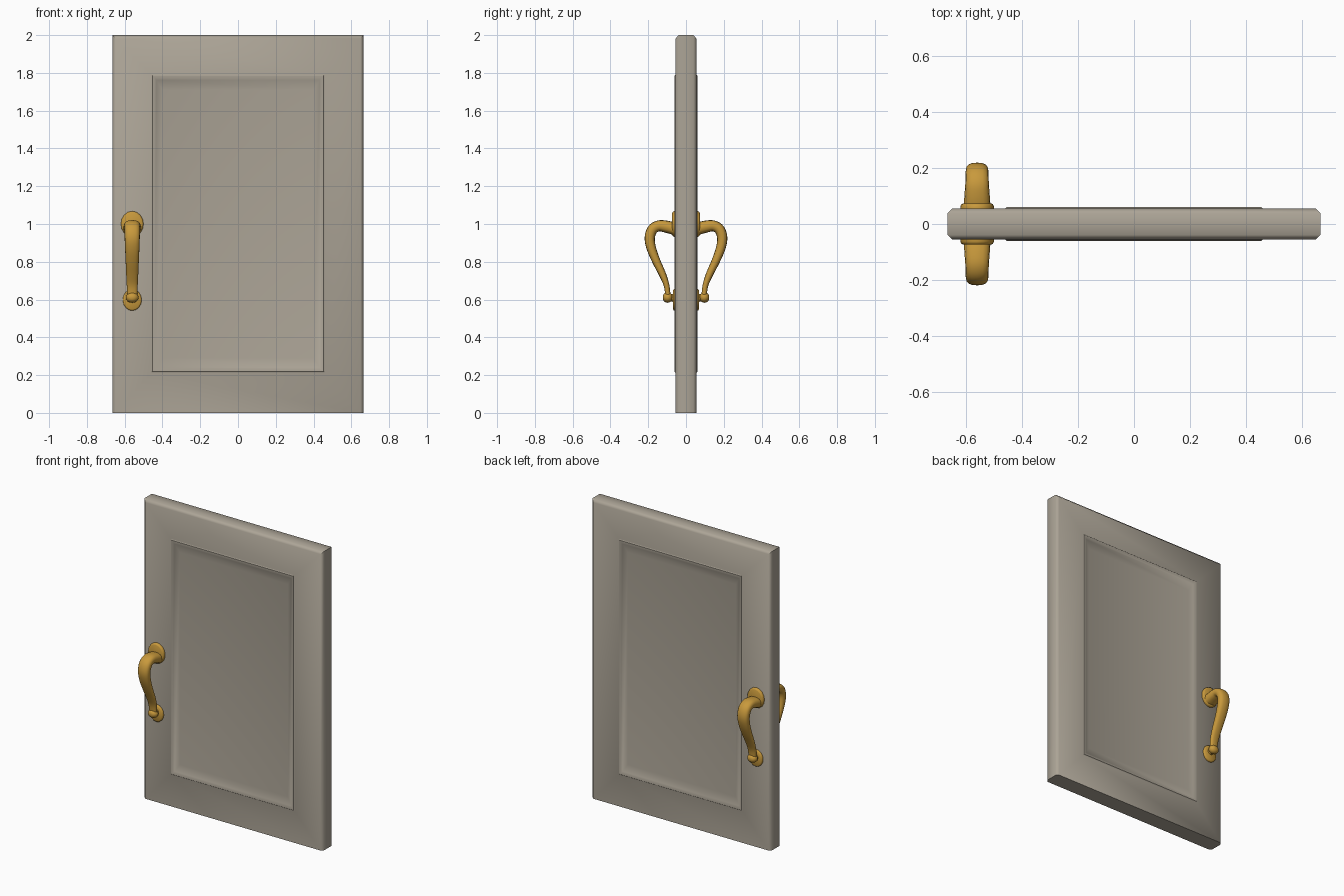
import bpy, bmesh, math
from mathutils import Vector

if "Cube" in bpy.data.objects:
    bpy.data.objects.remove(bpy.data.objects["Cube"])


def material(name, rgb):
    m = bpy.data.materials.new(name)
    m.diffuse_color = (*rgb, 1)
    m.use_nodes = True
    m.node_tree.nodes["Principled BSDF"].inputs["Base Color"].default_value = m.diffuse_color
    return m


PAINT = material("warm grey paint", (0.41, 0.37, 0.305))
BRASS = material("brass", (0.58, 0.32, 0.045))


def loft(name, rings, mat, angle):
    """Skin a list of equal-length closed rings and cap both ends."""
    bm = bmesh.new()
    loops = [[bm.verts.new(p) for p in ring] for ring in rings]
    n = len(loops[0])
    for a, b in zip(loops, loops[1:]):
        for i in range(n):
            j = (i + 1) % n
            bm.faces.new((a[i], a[j], b[j], b[i]))
    bm.faces.new(loops[0])
    bm.faces.new(loops[-1])
    bmesh.ops.recalc_face_normals(bm, faces=bm.faces)
    me = bpy.data.meshes.new(name)
    bm.to_mesh(me)
    bm.free()
    me.materials.append(mat)
    ob = bpy.data.objects.new(name, me)
    bpy.context.collection.objects.link(ob)
    bpy.ops.object.select_all(action='DESELECT')
    ob.select_set(True)
    bpy.context.view_layer.objects.active = ob
    bpy.ops.object.shade_smooth_by_angle(angle=math.radians(angle))
    return ob


# Door slab: chamfered edge, raised moulding, sunken panel on both faces
# (half width, bottom, top, depth) from the panel out to the edge
profile = [
    (0.400, 0.290, 1.710, 0.044),
    (0.432, 0.240, 1.762, 0.053),
    (0.442, 0.230, 1.774, 0.060),
    (0.453, 0.219, 1.785, 0.061),
    (0.459, 0.213, 1.791, 0.055),
    (0.649, 0.000, 1.982, 0.055),
    (0.665, 0.000, 2.000, 0.039),
]


def rect(hx, lo, hi, y):
    return [(-hx, y, lo), (hx, y, lo), (hx, y, hi), (-hx, y, hi)]


front = [rect(hx, lo, hi, -d) for hx, lo, hi, d in profile]
back = [rect(hx, lo, hi, d) for hx, lo, hi, d in reversed(profile)]
loft("door", front + back, PAINT, 50)

# Handles
HX = -0.56
SIDES = 16


def oval(center, across, wide, thick, power=1.0):
    """Ring around center: wide along x, thick along the given direction."""
    ring = []
    for i in range(SIDES):
        a = 2 * math.pi * i / SIDES
        c, s = math.cos(a), math.sin(a)
        c = math.copysign(abs(c) ** power, c)
        s = math.copysign(abs(s) ** power, s)
        ring.append(center + Vector((1, 0, 0)) * wide * c + across * thick * s)
    return ring


def smooth_path(pts, steps=4):
    """Catmull-Rom resampling of (y, z, wide, thick) stations."""
    p = [Vector(q) for q in pts]
    p = [2 * p[0] - p[1]] + p + [2 * p[-1] - p[-2]]
    out = []
    for a, b, c, d in zip(p, p[1:], p[2:], p[3:]):
        for k in range(steps):
            t = k / steps
            out.append(0.5 * (2 * b + (c - a) * t + (2 * a - 5 * b + 4 * c - d) * t * t
                              + (3 * b - a - 3 * c + d) * t ** 3))
    return out + [p[-2]]


UP = Vector((0, 0, 1))
grip_path = smooth_path([
    (0.062, 0.975, 0.048, 0.033),
    (0.105, 0.986, 0.045, 0.032),
    (0.145, 0.990, 0.042, 0.029),
    (0.178, 0.970, 0.041, 0.028),
    (0.192, 0.925, 0.040, 0.027),
    (0.183, 0.870, 0.038, 0.025),
    (0.158, 0.805, 0.035, 0.022),
    (0.125, 0.735, 0.032, 0.019),
    (0.103, 0.675, 0.029, 0.015),
    (0.095, 0.615, 0.026, 0.014),
])

for side, label in ((-1, "front"), (1, "back")):
    # Oval mounting plates
    for part, z, w, h, d in (("upper_plate", 1.0, 0.060, 0.068, 0.073),
                             ("lower_plate", 0.598, 0.050, 0.057, 0.069)):
        rings = [oval(Vector((HX, side * y, z)), UP, w * k, h * k)
                 for y, k in ((0.045, 1.0), (0.062, 1.0), (d - 0.003, 0.95), (d, 0.86))]
        loft(f"{label}_{part}", rings, BRASS, 50)

    # Curved tapering grip
    rings = []
    for i, q in enumerate(grip_path):
        a = grip_path[max(i - 1, 0)]
        b = grip_path[min(i + 1, len(grip_path) - 1)]
        t = Vector((0, side * (b[0] - a[0]), b[1] - a[1])).normalized()
        across = Vector((0, -t.z, t.y))
        rings.append(oval(Vector((HX, side * q[0], q[1])), across, q[2], q[3], 0.8))
    loft(f"{label}_grip", rings, BRASS, 60)

    # Rounded knob at the foot of the grip, with a stem into the plate
    rings = []
    for k in range(1, 10):
        a = math.pi * k / 10
        c = Vector((HX, side * (0.097 - 0.027 * math.cos(a)), 0.611))
        rings.append(oval(c, UP, 0.034 * math.sin(a), 0.028 * math.sin(a)))
    loft(f"{label}_knob", rings, BRASS, 60)
    rings = [oval(Vector((HX, side * y, 0.609)), UP, r, r)
             for y, r in ((0.055, 0.024), (0.075, 0.020), (0.095, 0.018))]
    loft(f"{label}_stem", rings, BRASS, 60)
